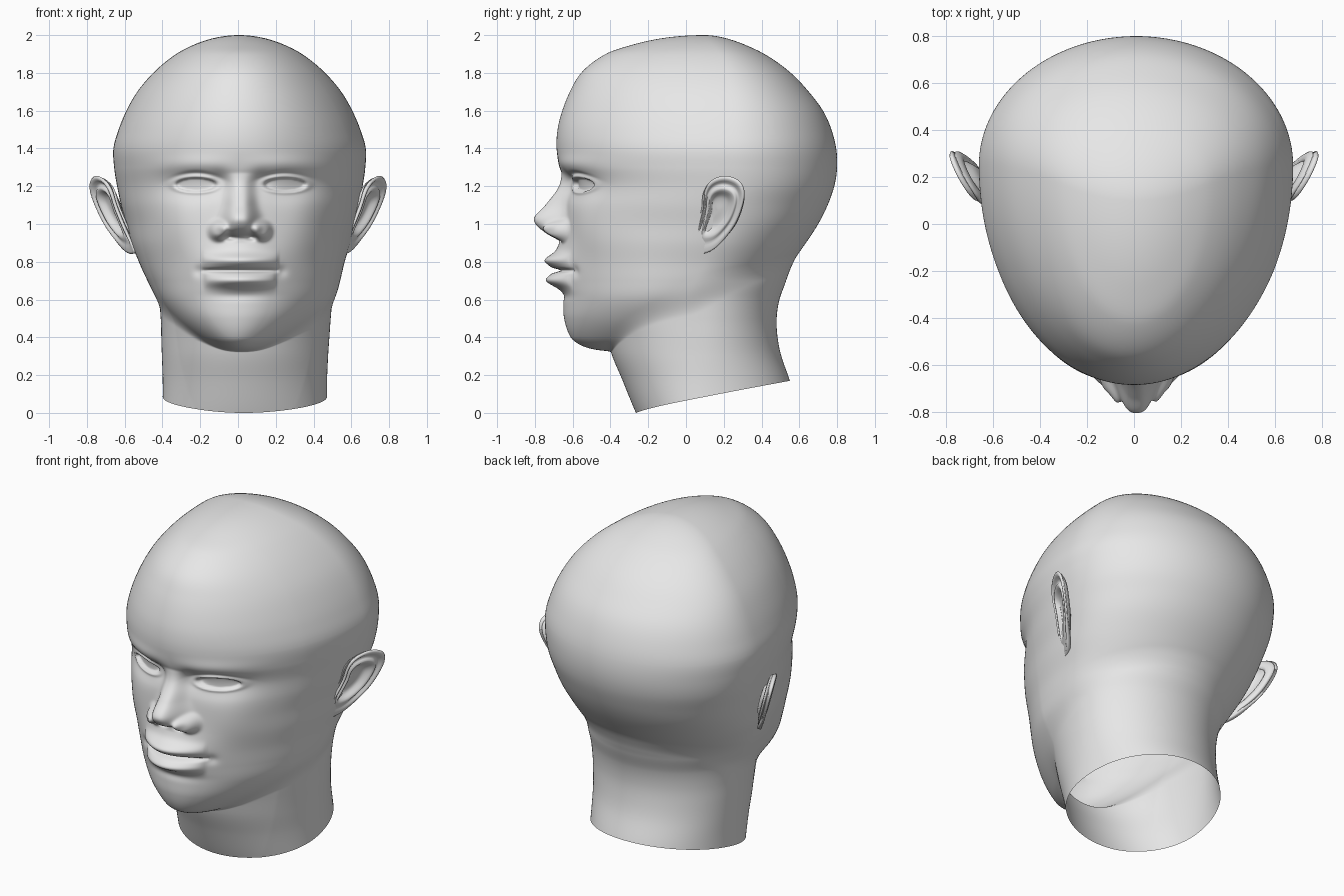
import bpy, math

if "Cube" in bpy.data.objects:
    bpy.data.objects.remove(bpy.data.objects["Cube"])

def lerp_rows(rows, z):
    """Smooth interpolation through rows keyed by their first value."""
    if z <= rows[0][0]:
        return rows[0][1:]
    if z >= rows[-1][0]:
        return rows[-1][1:]
    i = 0
    while rows[i + 1][0] < z:
        i += 1
    a, b = rows[i], rows[i + 1]
    p, n = rows[max(i - 1, 0)], rows[min(i + 2, len(rows) - 1)]
    h = b[0] - a[0]
    t = (z - a[0]) / h
    out = []
    for k in range(1, len(a)):
        ma = (b[k] - p[k]) / (b[0] - p[0]) * h
        mb = (n[k] - a[k]) / (n[0] - a[0]) * h
        out.append((2*t**3 - 3*t*t + 1)*a[k] + (t**3 - 2*t*t + t)*ma
                   + (3*t*t - 2*t**3)*b[k] + (t**3 - t*t)*mb)
    return out

def clamp(v):
    return min(1.0, max(0.0, v))

def smooth(a, b, v):
    t = clamp((v - a) / (b - a))
    return t * t * (3 - 2 * t)

def g(v, s):
    return math.exp(-(v / s) ** 2)

# Egg-shaped sections: height, centre y, front radius, back radius, half width
HEAD = [(.32, 0, .33, .3, .10), (.335, 0, .48, .3, .15), (.36, 0, .56, .3, .21),
        (.40, 0, .61, .3, .28), (.50, 0, .645, .33, .395), (.60, 0, .648, .38, .465),
        (.70, .05, .70, .41, .51), (.80, .10, .75, .46, .545), (.90, .15, .80, .485, .58),
        (1.0, .20, .85, .50, .605), (1.1, .22, .865, .53, .63), (1.2, .25, .89, .535, .65),
        (1.3, .25, .915, .55, .665), (1.4, .25, .935, .545, .668), (1.5, .25, .93, .52, .64),
        (1.6, .25, .905, .475, .598), (1.7, .24, .855, .41, .54), (1.8, .22, .775, .335, .455),
        (1.9, .18, .605, .235, .333), (1.95, .14, .42, .17, .237), (2.0, .10, 0, 0, 0)]
NECK = [(0, .1, .365, .50, .435), (.17, .1, .435, .45, .435), (.3, .1, .49, .405, .44),
        (.4, .1, .52, .385, .445), (.5, .1, .55, .38, .45), (.6, .1, .55, .395, .46),
        (.7, .1, .50, .43, .48), (.8, .1, .45, .46, .48), (.9, .1, .40, .45, .45),
        (1.0, .1, .3, .40, .40)]
NOSE = [(.90, 0, .11), (.93, .015, .11), (.95, .07, .10), (.98, .125, .095), (1.03, .155, .085),
        (1.1, .10, .07), (1.15, .065, .065), (1.2, .035, .06), (1.27, 0, .06)]
SHIFT = [(0, .036), (.3, .037), (.6, .04), (.8, .02), (1.0, .012), (2.0, .005)]
PY = 0.1      # axis around which the rings are built
HEAD2 = [(r[0], r[1], r[2]**2, r[3]**2, r[4]**2) for r in HEAD]
NECK2 = [(r[0], r[1], r[2]**2, r[3]**2, r[4]**2) for r in NECK]

def reach(rows, z, dx, dy):
    """Distance from the axis to the egg section along a direction."""
    yc, f2, b2, w2 = lerp_rows(rows, z)
    w2 = max(w2, 1e-7)
    o = PY - yc
    t = 0
    for r2, front in ((max(f2, 1e-7), True), (max(b2, 1e-7), False)):
        a = dx*dx/w2 + dy*dy/r2
        b = dy*o/r2
        c = o*o/r2 - 1
        t = (-b + math.sqrt(max(0, b*b - a*c))) / a
        if (o + dy*t <= 0) == front:
            break
    return max(t, 0)

def face_relief(x, z):
    """How far the face stands out at a point seen from the front."""
    a = abs(x)
    # mouth area and lips
    d = .05 * g(x, .2) * g(z - .79, .12)
    up, low = max(0, 1 - (a/.205)**2), max(0, 1 - (a/.19)**2)
    d += .05 * up**.6 * g(z - .808, .034) + .063 * low**.6 * g(z - .70, .036)
    d -= .045 * up**.5 * g(z - .754, .010)
    d -= .015 * g(a - .215, .03) * g(z - .75, .03) + .01 * g(x, .15) * g(z - .62, .025)
    # nose ridge, wings and nostrils
    h, w = lerp_rows(NOSE, z)
    d += h * math.exp(-(a / w) ** 3)
    q = ((a - .115)/.047)**2 + ((z - .965)/.05)**2
    d += .065 * math.exp(-q * q)
    d -= .05 * g(a - .055, .025) * g(z - .93, .014)
    # cheeks and brows
    d += .028 * g(a - .36, .13) * g(z - 1.0, .17)
    d += .02 * g(a - .25, .2) * g(z - 1.31, .05)
    # sockets, eyeballs and lids
    ex, ez = a - .235, z - 1.208
    q = math.hypot(ex/.105, ez/.036)
    d += .04 * g(ex, .10) * g(ez, .055) - .06 * g(ex, .13) * g(ez, .07)
    d -= .02 * g(a - .11, .05) * g(ez - .02, .05)
    d += .008 * g(q - 1.2, .2) - .018 * (1 - smooth(.9, 1.1, q))
    d -= .012 * g(ez - .062 + 1.5*ex*ex, .010) * g(ex, .10)
    return d

def make_object(name, verts, faces, mat):
    me = bpy.data.meshes.new(name)
    me.from_pydata(verts, [], faces)
    me.update()
    for p in me.polygons:
        p.use_smooth = True
    me.materials.append(mat)
    ob = bpy.data.objects.new(name, me)
    bpy.context.collection.objects.link(ob)
    return ob

grey = bpy.data.materials.new("plain grey")
grey.diffuse_color = (.8, .8, .8, 1)
grey.use_nodes = True
grey.node_tree.nodes["Principled BSDF"].inputs["Base Color"].default_value = grey.diffuse_color

# Head and neck: one shell of rings, open at the neck
levels = [.31 * i / 20 for i in range(20)] + [.31 + .07 * i / 28 for i in range(28)]
levels += [.38 + 1.02 * i / 145 for i in range(145)]
levels += [1.4 + .6 * math.sin(math.pi / 2 * i / 50) for i in range(50)]
SEG, K = 256, .04
verts, faces = [], []
for t0 in levels:
    for j in range(SEG):
        u = 2 * math.pi * j / SEG
        th = u - .6 * math.sin(u)          # denser towards the face
        dx, dy = math.sin(th), -math.cos(th)
        z = t0 + .085 * (1 + dy) * max(0, 1 - t0/.3)   # slanted neck edge
        if z < .32:
            r = reach(NECK2, z, dx, dy)
        else:
            r = reach(HEAD2, z, dx, dy)
            if z < 1.0:
                n = reach(NECK2, z, dx, dy)
                m = max(0, K - abs(r - n))
                r = max(r, n) + m * m / (4 * K)
        x, y = dx * r, PY + dy * r
        if z > .4 and y < -.1:
            y -= face_relief(x - .012, z) * smooth(.1, .3, -y)
        x += lerp_rows(SHIFT, z)[0] * clamp((y + .6) / .4)
        verts.append((x, y, z))
for i in range(len(levels) - 1):
    for j in range(SEG):
        k = (j + 1) % SEG
        faces.append((i*SEG + j, i*SEG + k, (i+1)*SEG + k, (i+1)*SEG + j))
last = (len(levels) - 1) * SEG
verts.append((0.005, PY, 2.0))
faces += [(last + j, last + (j+1) % SEG, len(verts) - 1) for j in range(SEG)]
make_object("head", verts, faces, grey)

# Ears: a cupped plate with a rolled rim, mirrored to the other side
OUTLINE = [(.04, .855), (.10, .845), (.17, .885), (.25, .98), (.295, 1.08), (.31, 1.17),
           (.28, 1.23), (.21, 1.255), (.14, 1.235), (.10, 1.18), (.09, 1.08), (.06, .96)]
CUP = [(0, -.03), (.4, -.028), (.62, .006), (.76, -.012), (.91, .009), (1.0, -.002)]
N = len(OUTLINE)
loop = [(i, *OUTLINE[i % N]) for i in range(-2, N + 3)]
CY, CZ, STEPS, RINGS = .17, 1.07, 72, 20
verts, faces = [], []
for i in range(RINGS + 1):
    r = max(i / RINGS, .01)
    for j in range(STEPS):
        oy, oz = lerp_rows(loop, N * j / STEPS)
        y, z = CY + (oy - CY) * r, CZ + (oz - CZ) * r
        x = .64 + .52 * (y - .1) + .28 * (z - 1.1)
        x += lerp_rows(CUP, r)[0] * smooth(.84, 1.0, z) + .012
        verts.append((x, y, z))
for i in range(RINGS):
    for j in range(STEPS):
        k = (j + 1) % STEPS
        faces.append((i*STEPS + j, (i+1)*STEPS + j, (i+1)*STEPS + k, i*STEPS + k))
faces.append(tuple(range(STEPS)))
ears = make_object("ears", verts, faces, grey)
solid = ears.modifiers.new("thickness", 'SOLIDIFY')
solid.thickness = .024
solid.offset = -1
ears.modifiers.new("both_sides", 'MIRROR').use_axis = (True, False, False)
